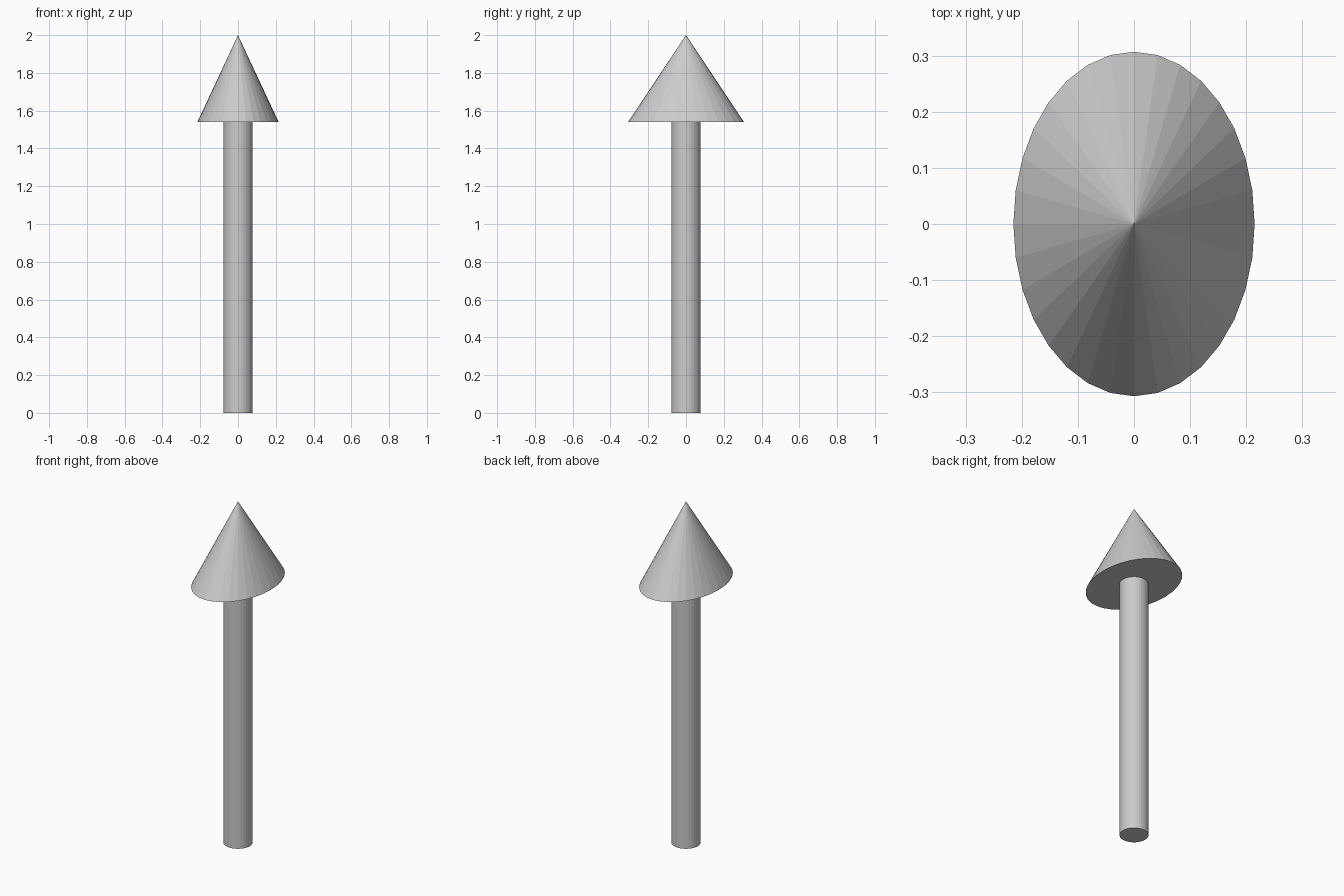
import bpy

if "Cube" in bpy.data.objects:
    bpy.data.objects.remove(bpy.data.objects["Cube"])

SIDES = 32
HEAD_BASE = 1.54
TOP = 2.0

# Round shaft, from the ground to the underside of the head
bpy.ops.mesh.primitive_cylinder_add(vertices=SIDES, radius=0.077, depth=HEAD_BASE,
                                    location=(0, 0, HEAD_BASE / 2))
bpy.context.object.name = "arrow_shaft"

# Faceted conical head, wider along y than along x
bpy.ops.mesh.primitive_cone_add(vertices=SIDES, radius1=1, radius2=0,
                                depth=TOP - HEAD_BASE,
                                location=(0, 0, (TOP + HEAD_BASE) / 2))
head = bpy.context.object
head.name = "arrow_head"
head.scale = (0.215, 0.307, 1)
bpy.ops.object.transform_apply(location=False, rotation=False, scale=True)
